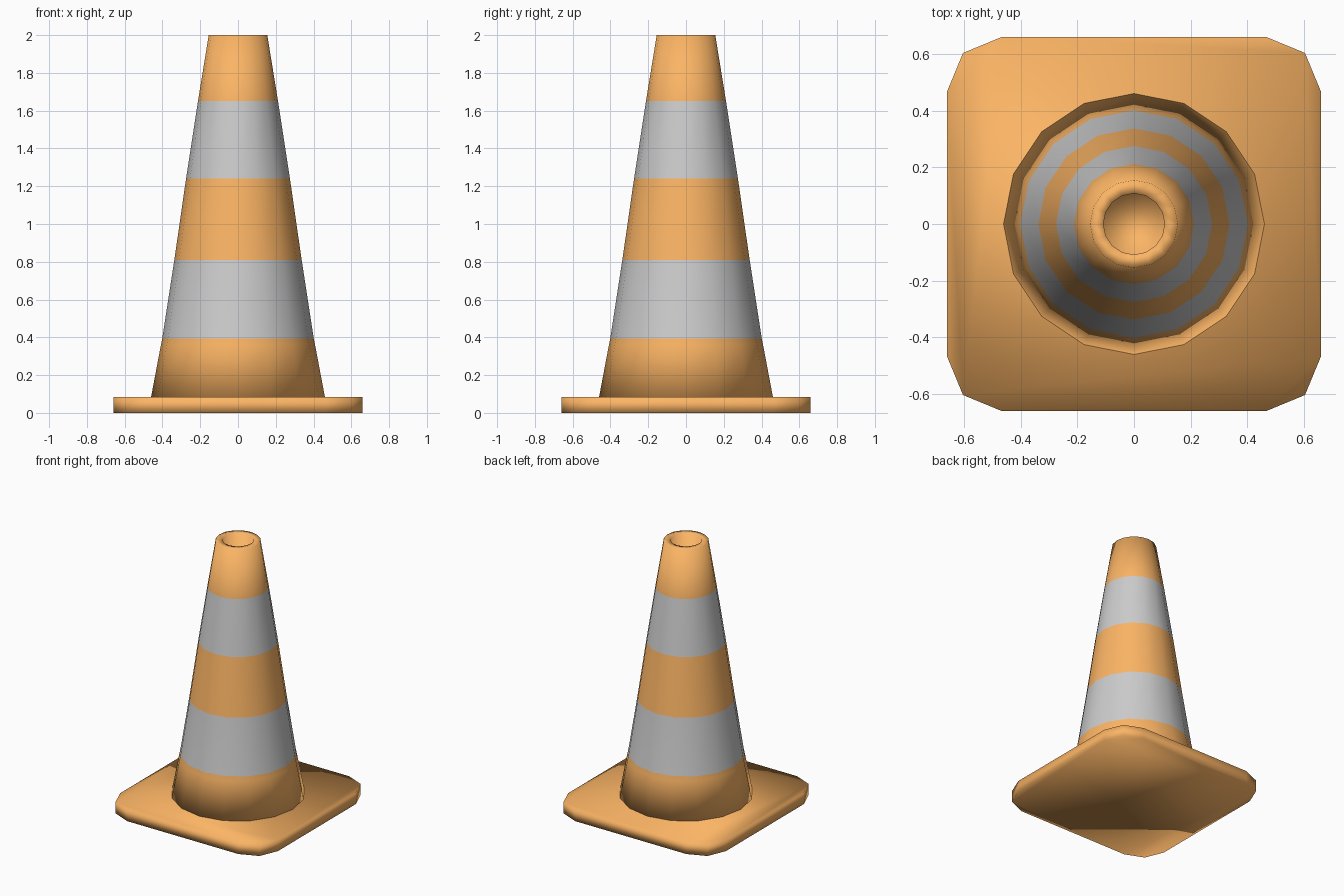
import bpy, bmesh
from math import cos, sin, pi

if "Cube" in bpy.data.objects:
    bpy.data.objects.remove(bpy.data.objects["Cube"])


def material(name, color):
    m = bpy.data.materials.new(name)
    m.diffuse_color = color
    m.use_nodes = True
    m.node_tree.nodes["Principled BSDF"].inputs["Base Color"].default_value = m.diffuse_color
    return m


def loft(name, rings, mats, bands=()):
    """Skin a list of point rings, cap both ends; bands = rows using material 1."""
    bm = bmesh.new()
    loops = [[bm.verts.new(p) for p in ring] for ring in rings]
    n = len(loops[0])
    for row, (a, b) in enumerate(zip(loops, loops[1:])):
        for i in range(n):
            j = (i + 1) % n
            f = bm.faces.new((a[i], a[j], b[j], b[i]))
            f.material_index = 1 if row in bands else 0
    bm.faces.new(loops[0][::-1])
    bm.faces.new(loops[-1])
    for f in bm.faces:
        f.smooth = True
    bmesh.ops.recalc_face_normals(bm, faces=bm.faces)
    me = bpy.data.meshes.new(name)
    bm.to_mesh(me)
    bm.free()
    for m in mats:
        me.materials.append(m)
    ob = bpy.data.objects.new(name, me)
    bpy.context.collection.objects.link(ob)
    return ob


orange = material("orange", (0.97, 0.46, 0.13, 1))
grey = material("reflective_grey", (0.76, 0.76, 0.76, 1))

# Square base plate with two-step rounded corners
corner = [(0.66, 0.465), (0.603, 0.603), (0.465, 0.66)]
outline = []
for k in range(4):
    c, s = round(cos(k * pi / 2)), round(sin(k * pi / 2))
    outline += [(x * c - y * s, x * s + y * c) for x, y in corner]
loft("base_plate", [[(x, y, z) for x, y in outline] for z in (0, 0.085)], [orange])

# Sixteen-sided striped cone with flared foot and recessed hole in the top
profile = [(0.461, 0.08), (0.408, 0.36), (0.401, 0.395), (0.337, 0.81),
           (0.275, 1.24), (0.212, 1.65), (0.155, 2.0), (0.108, 2.0), (0.108, 1.75)]
SIDES = 16
rings = [[(r * cos(2 * pi * i / SIDES), r * sin(2 * pi * i / SIDES), z)
          for i in range(SIDES)] for r, z in profile]
loft("striped_cone", rings, [orange, grey], bands=(2, 4))
